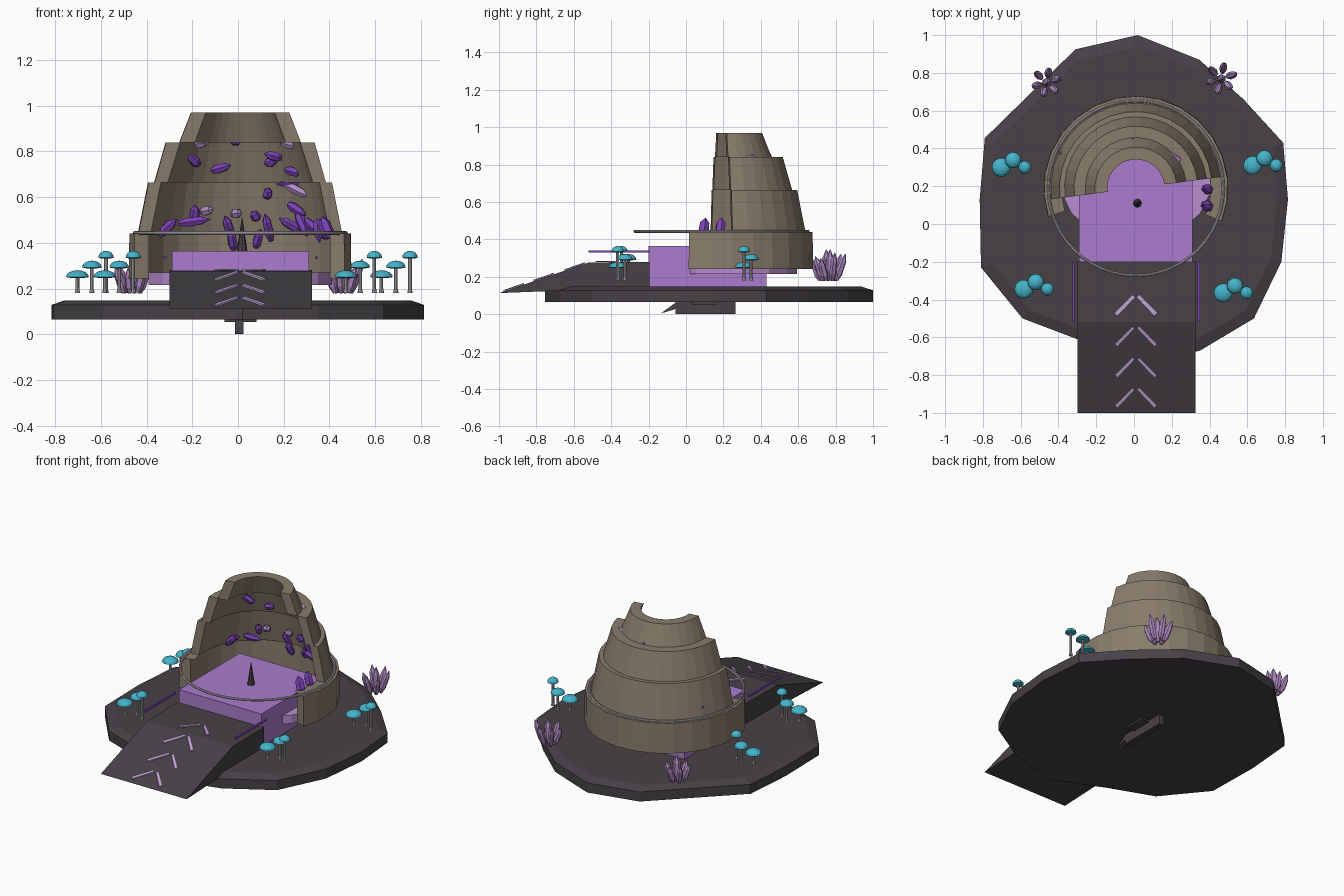
import bpy, bmesh, math, random
from mathutils import Vector, Matrix

random.seed(4)
if "Cube" in bpy.data.objects:
    bpy.data.objects.remove(bpy.data.objects["Cube"])


def material(name, rgb):
    m = bpy.data.materials.new(name)
    m.use_nodes = True
    m.diffuse_color = (*rgb, 1)
    m.node_tree.nodes["Principled BSDF"].inputs["Base Color"].default_value = (*rgb, 1)
    return m


STONE = material("dark stone", (.062, .053, .062))
CLAY = material("brown clay", (.25, .205, .15))
POOL = material("pool purple", (.41, .2, .61))
LEDGE = material("ledge purple", (.48, .27, .64))
GEM = material("deep purple crystal", (.2, .055, .47))
PALE = material("pale lavender crystal", (.42, .25, .53))
MARK = material("marking lavender", (.55, .36, .68))
TEAL = material("teal cap", (.06, .46, .6))
STEM = material("pale grey stem", (.45, .43, .46))

CX, CY = .01, .19   # centre of the tower


def finish(name, bm, mat, smooth=False):
    bmesh.ops.recalc_face_normals(bm, faces=bm.faces)
    mesh = bpy.data.meshes.new(name)
    bm.to_mesh(mesh)
    bm.free()
    mesh.materials.append(mat)
    ob = bpy.data.objects.new(name, mesh)
    bpy.context.collection.objects.link(ob)
    if smooth:
        for p in mesh.polygons:
            p.use_smooth = True
    return ob


def skin(bm, rings, closed=True):
    """Bridge equal-length rings of points and cap both ends."""
    rows = [[bm.verts.new(p) for p in ring] for ring in rings]
    n = len(rows[0])
    for a, b in zip(rows, rows[1:]):
        for i in range(n):
            j = (i + 1) % n
            bm.faces.new((a[i], a[j], b[j], b[i]))
    bm.faces.new(rows[0])
    bm.faces.new(rows[-1])


def box(name, lo, hi, mat):
    bm = bmesh.new()
    skin(bm, [[(x, y, z) for x, y in ((lo[0], lo[1]), (hi[0], lo[1]), (hi[0], hi[1]), (lo[0], hi[1]))]
              for z in (lo[2], hi[2])])
    return finish(name, bm, mat)


def lathe(bm, profile, matrix, sides):
    """Revolve (radius, height) pairs, then move by matrix."""
    skin(bm, [[matrix @ Vector((r * math.cos(math.tau * i / sides), r * math.sin(math.tau * i / sides), z))
               for i in range(sides)] for r, z in profile])


# Rocky base slab with a chamfered rim
outline = [(.02, 1), (.345, .87), (.58, .66), (.79, .43), (.815, .13), (.78, -.2), (.635, -.5),
           (.35, -.67), (.02, -.755), (-.3, -.61), (-.59, -.5), (-.81, -.23), (-.817, .13),
           (-.79, .455), (-.57, .67), (-.31, .925)]
bm = bmesh.new()
skin(bm, [[(x * s, .12 + (y - .12) * s, z) for x, y in outline]
          for z, s in ((.065, 1), (.128, 1), (.148, .93))])
finish("base_slab", bm, STONE)

# Keel and fin below the base
box("keel", (-.013, -.055, 0), (.025, .265, .07), STONE)
box("keel_plate", (-.06, .03, .053), (.08, .17, .07), STONE)
bm = bmesh.new()
skin(bm, [[(x, -.135, .004), (x, -.05, .03), (x, -.05, .066)] for x in (-.013, .025)])
finish("keel_tip", bm, STONE)

# Entry ramp
bm = bmesh.new()
skin(bm, [[(x, -1, .113), (x, -.52, .277), (x, -.195, .28), (x, -.195, .13), (x, -.7, .125)]
          for x in (-.3, .325)])
finish("ramp", bm, STONE)

# Chevron markings that follow the ramp
def ramp_z(y):
    return min(.277, .113 + (y + 1) * .164 / .48) + .001

bm = bmesh.new()
for apex in (-.38, -.545, -.71, -.87):
    for side in (-1, 1):
        pts = [(.006, -.008), (.018, .004), (.112, -.09), (.098, -.105)]
        flat = [(CX + side * x, apex + y) for x, y in pts]
        skin(bm, [[(x, y, ramp_z(y) + lift) for x, y in flat] for lift in (0, .007)])
finish("ramp_chevrons", bm, MARK)

# Thin floating side rails
for name, x in (("right_rail", -.32), ("left_rail", .343)):
    box(name, (x - .006, -.52, .33), (x + .006, -.195, .341), GEM)

# Raised pool block and the round ledge around it
box("pool_block", (-.29, -.2, .148), (.31, .43, .365), POOL)
bm = bmesh.new()
skin(bm, [[(CX + .41 * math.cos(a), .25 + .35 * math.sin(a), z)
           for a in [math.tau * (i + .5) / 16 for i in range(16)]] for z in (.215, .27)])
finish("pool_ledge", bm, LEDGE)

# Centre spike
bm = bmesh.new()
lathe(bm, ((.023, .365), (.001, .51)), Matrix.Translation((.018, .11, 0)), 8)
finish("centre_spike", bm, STONE)

# Open-fronted stepped tower: bottom z, top z, outer radii, inner radii, arc in degrees
TIERS = [(.243, .44, .49, .487, .42, .42, -21, 198),
         (.44, .665, .45, .405, .395, .35, 7.5, 187.5),
         (.665, .84, .378, .328, .32, .265, 7.5, 187.5),
         (.84, .97, .268, .217, .2, .152, 7.5, 187.5)]
for n, (z0, z1, o0, o1, i0, i1, a0, a1) in enumerate(TIERS):
    # each tier's floor reaches out to meet the shell below
    section = [(i0, z0), (o0, z0), (o1, z1), (i1, z1)]
    if n < 3:
        section.insert(3, (TIERS[n + 1][4], z1))
    bm = bmesh.new()
    rings = []
    for k in range(17):
        a = math.radians(a0 + (a1 - a0) * k / 16)
        rings.append([(CX + r * math.cos(a), CY + r * math.sin(a), z) for r, z in section])
    skin(bm, rings)
    finish("tower_tier_%d" % (n + 1), bm, CLAY)

# Hoop resting on the first step
bpy.ops.mesh.primitive_torus_add(location=(CX, CY, .443), major_radius=.463, minor_radius=.008,
                                 major_segments=48, minor_segments=8)
hoop = bpy.context.object
hoop.name = "hoop"
hoop.data.materials.append(STEM)
bpy.ops.object.shade_smooth_by_angle()


def crystal(bm, pos, direction, length, radius):
    turn = Vector(direction).to_track_quat('Z', 'Y').to_matrix().to_4x4()
    lathe(bm, ((radius * .55, 0), (radius, length * .25), (radius * .9, length * .72), (radius * .1, length)),
          Matrix.Translation(pos) @ turn, 6)


def wall_point(x, z):
    """Point on the tower's inner face at a given x and z."""
    for z0, z1, _, _, i0, i1, _, _ in TIERS:
        if z <= z1:
            r = i0 + (i1 - i0) * (z - z0) / (z1 - z0)
            break
    return Vector((x, CY + math.sqrt(max(r * r - (x - CX) ** 2, .0)), z))


# Wall crystals: x, z, lean in degrees from +x, length
deep = [(-.18, .74, 150, .09), (-.12, .715, 20, .09), (-.015, .83, 80, .04), (.2, .77, 160, .08),
        (.13, .74, 30, .07), (.22, .72, -10, .08), (.18, .665, 0, .12), (.13, .595, 70, .05),
        (-.27, .485, 10, .14), (-.36, .43, 60, .11), (-.2, .5, 100, .07), (-.3, .47, 170, .12),
        (-.03, .43, 110, .1), (-.02, .37, 100, .1), (.08, .38, 70, .09), (.09, .5, 120, .05),
        (.15, .41, 95, .13), (.23, .57, -25, .1), (.27, .53, -50, .12), (.31, .5, -30, .13),
        (.36, .5, -60, .1), (.29, .45, 140, .12)]
pale = [(.22, .655, -20, .13), (-.17, .535, 15, .06), (-.03, .525, 10, .05),
        (-.2, .832, 10, .06), (.2, .84, -10, .08)]
for name, spots, mat in (("wall_crystals_deep", deep, GEM), ("wall_crystals_pale", pale, PALE)):
    bm = bmesh.new()
    for x, z, lean, length in spots:
        a = math.radians(lean)
        p = wall_point(x, z)
        inward = Vector((CX - p.x, CY - p.y, 0)).normalized()
        d = Vector((math.cos(a), 0, math.sin(a))) + inward * .45
        crystal(bm, p + inward * .015, d, length, .022)
    finish(name, bm, mat)

# Low crystals by the left end of the wall
bm = bmesh.new()
crystal(bm, (.4, .09, .42), (-.35, .15, 1), .1, .03)
crystal(bm, (.4, .18, .42), (-.3, .1, 1), .1, .028)
finish("doorway_crystals", bm, GEM)

# Two splayed crystal clusters behind the tower
for name, x, y in (("rear_right_crystals", -.465, .75), ("rear_left_crystals", .46, .77)):
    bm = bmesh.new()
    crystal(bm, (x, y, .18), (.05, 0, 1), .165, .024)
    for k in range(6):
        a = math.tau * k / 6 + .3
        c, s = math.cos(a), math.sin(a)
        crystal(bm, (x + .035 * c, y + .035 * s, .182), (.36 * c, .36 * s, 1),
                .11 + .05 * random.random(), .02)
    finish(name, bm, PALE)

# Mushroom groups: three per group, growing taller and narrower
for name, x, y in (("rear_right", -.703, .3), ("rear_left", .628, .31),
                   ("front_right", -.583, -.345), ("front_left", .472, -.365)):
    caps, stems = bmesh.new(), bmesh.new()
    for dx, dy, top, r in ((0, 0, .28, .05), (.063, .038, .322, .043), (.125, 0, .365, .034)):
        m = Matrix.Translation((x + dx, y + dy, 0))
        dome = [(r * math.cos(t), top - .03 + .03 * math.sin(t))
                for t in [math.pi / 2 * k / 4 * .98 for k in range(5)]]
        lathe(caps, [(r * .5, top - .034)] + dome, m, 14)
        lathe(stems, ((.012, .18), (.008, .2), (.008, top - .03)), m, 8)
    finish(name + "_mushroom_caps", caps, TEAL)
    finish(name + "_mushroom_stems", stems, STEM)
